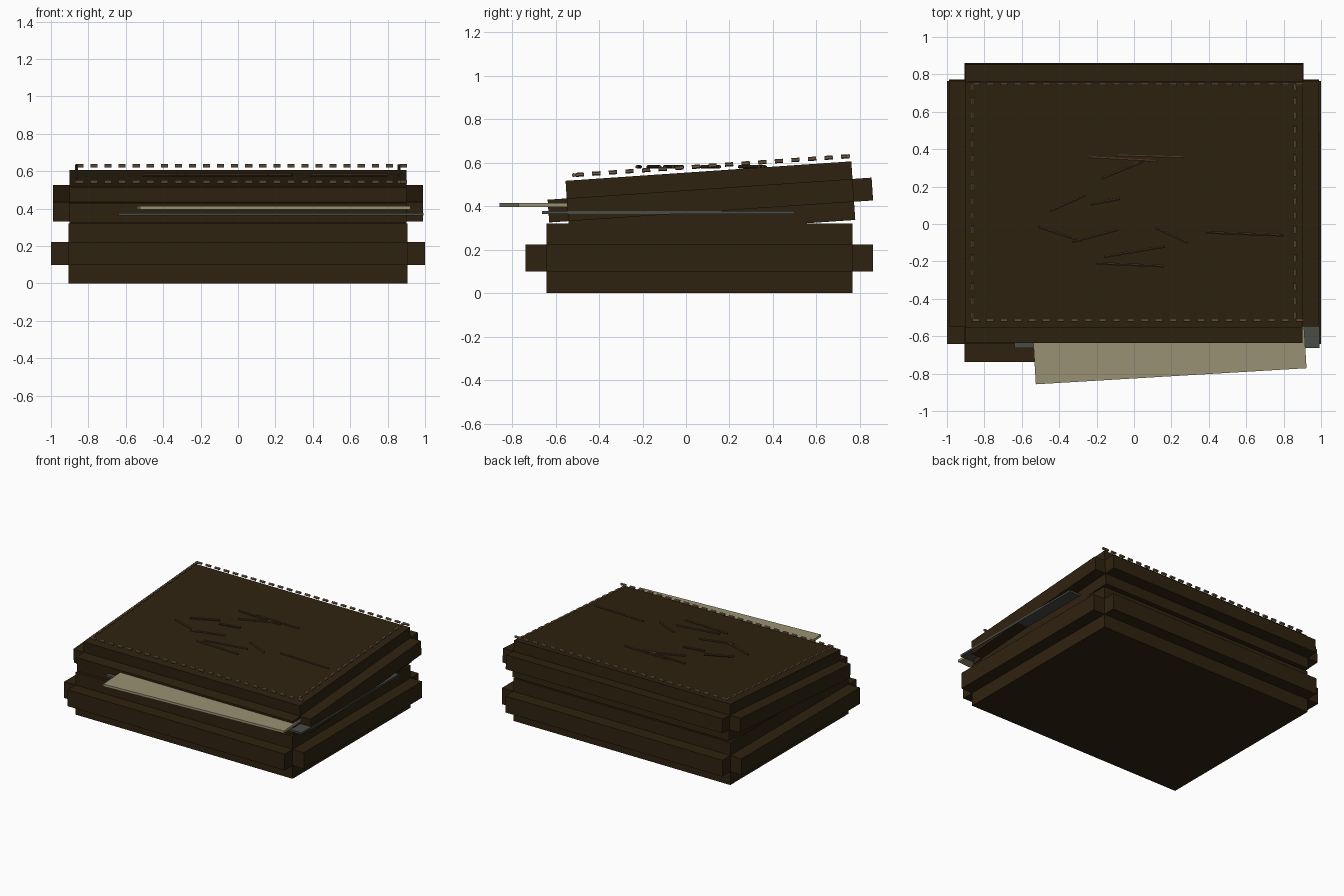
import bpy, math
from mathutils import Matrix, Vector

if "Cube" in bpy.data.objects:
    bpy.data.objects.remove(bpy.data.objects["Cube"])


def material(name, rgb):
    m = bpy.data.materials.new(name)
    m.diffuse_color = (*rgb, 1)
    m.use_nodes = True
    m.node_tree.nodes["Principled BSDF"].inputs["Base Color"].default_value = m.diffuse_color
    return m


LEATHER = material("dark brown", (0.028, 0.016, 0.005))
PAPER = material("aged cream", (0.32, 0.285, 0.175))
SLATE = material("slate grey", (0.065, 0.072, 0.062))
THREAD = material("tan thread", (0.17, 0.105, 0.06))
SCRATCH = material("scuffed brown", (0.065, 0.033, 0.016))


def box(name, lo, hi, mat, frame=Matrix()):
    """Box between two corners, placed in an optional tilted frame."""
    lo, hi = Vector(lo), Vector(hi)
    bpy.ops.mesh.primitive_cube_add(size=1)
    ob = bpy.context.object
    ob.name = name
    s = hi - lo
    ob.data.transform(Matrix.Translation((lo + hi) / 2) @ Matrix.Diagonal((*s, 1)))
    ob.matrix_world = frame
    ob.data.materials.append(mat)
    return ob


def rod(name, a, b, radius, mat, frame=Matrix(), sides=6):
    """Thin prism from a to b."""
    a, b = Vector(a), Vector(b)
    d = b - a
    bpy.ops.mesh.primitive_cylinder_add(vertices=sides, radius=radius, depth=d.length)
    ob = bpy.context.object
    ob.name = name
    rot = d.to_track_quat('Z', 'Y').to_matrix().to_4x4()
    ob.data.transform(Matrix.Translation((a + b) / 2) @ rot)
    ob.matrix_world = frame
    ob.data.materials.append(mat)
    return ob


def banded_box(name, w, y0, y1, z0, z1, b0, b1, out, frame=Matrix()):
    """Box with a raised band on each side, corners left notched."""
    box(name + "_body", (-w, y0, z0), (w, y1, z1), LEATHER, frame)
    box(name + "_front_band", (-w, y0 - out, b0), (w, y0, b1), LEATHER, frame)
    box(name + "_back_band", (-w, y1, b0), (w, y1 + out, b1), LEATHER, frame)
    for side, s in (("left", -1), ("right", 1)):
        xs = sorted((s * w, s * (w + out)))
        box(f"{name}_{side}_band", (xs[0], y0, b0), (xs[1], y1, b1), LEATHER, frame)


# Base, and lid tilted up at the back (lid frame: top back edge)
tilt = Matrix.Translation((0, 0.76, 0.606)) @ Matrix.Rotation(0.068, 4, 'X')
banded_box("base", 0.905, -0.642, 0.765, 0, 0.32, 0.1, 0.223, 0.095)
banded_box("lid", 0.902, -1.317, 0, -0.27, 0, -0.186, -0.081, 0.088, tilt)

# Stitching floating just over the lid rim
r, h = 0.0095, 0.024
for i in range(24):
    x = -0.845 + i * 0.0752
    for side, y in (("front", -1.278), ("back", -0.012)):
        rod(f"{side}_stitch_{i}", (x - 0.019, y, h), (x + 0.019, y, h), r, THREAD, tilt)
for i in range(17):
    y = -1.25 + i * 0.0765
    for side, x in (("left", -0.863), ("right", 0.86)):
        rod(f"{side}_stitch_{i}", (x, y - 0.019, h), (x, y + 0.019, h), r, THREAD, tilt)

# Scratches on the lid
lines = [(-0.24, 0.355, 0.12, 0.335), (-0.09, 0.365, 0.26, 0.355), (-0.17, 0.245, 0.06, 0.34),
         (-0.45, 0.07, -0.26, 0.155), (-0.23, 0.105, -0.075, 0.135), (-0.51, -0.015, -0.28, -0.09),
         (-0.33, -0.095, -0.085, -0.03), (0.115, -0.02, 0.29, -0.1), (-0.16, -0.175, 0.165, -0.12),
         (-0.2, -0.21, 0.16, -0.225), (0.385, -0.045, 0.8, -0.06)]
for i, (x0, y0, x1, y1) in enumerate(lines):
    rod(f"scratch_{i}", (x0, y0, 0.581), (x1, y1, 0.581), 0.008, SCRATCH)

# Loose sheets slipping out of the front
turn = Matrix.Translation((-0.525, -0.857, 0.405)) @ Matrix.Rotation(math.radians(3.4), 4, 'Z')
box("cream_sheet", (0, 0, -0.009), (1.45, 1.05, 0.009), PAPER, turn)
box("grey_sheet", (-0.64, -0.662, 0.364), (0.993, 0.5, 0.378), SLATE)
